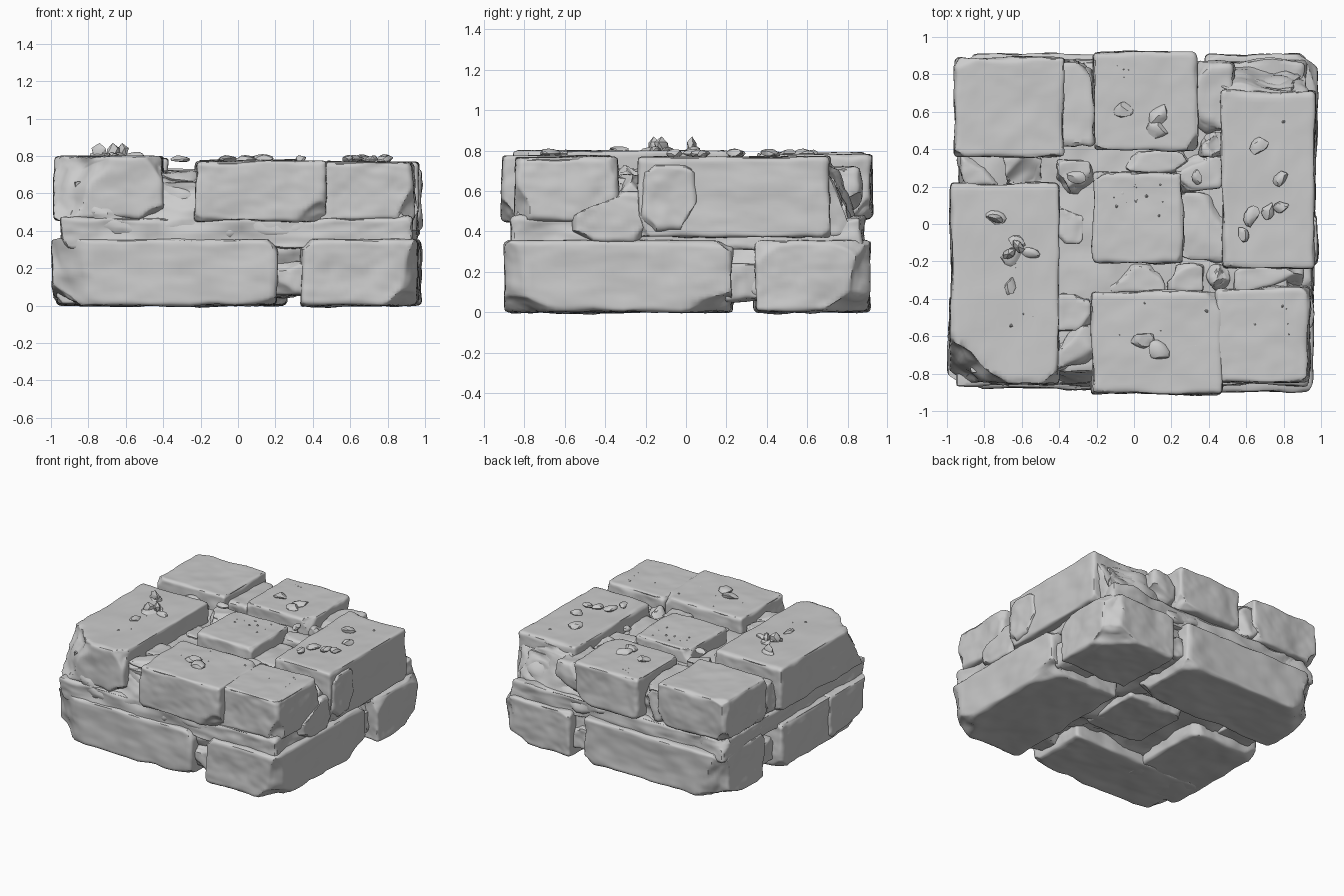
import bpy, bmesh, math, random
from mathutils import Vector, noise

if "Cube" in bpy.data.objects:
    bpy.data.objects.remove(bpy.data.objects["Cube"], do_unlink=True)

random.seed(11)
stone_grey = bpy.data.materials.new("stone_grey")
stone_grey.use_nodes = True
GREY = (0.6, 0.6, 0.6, 1)
stone_grey.diffuse_color = GREY
stone_grey.node_tree.nodes["Principled BSDF"].inputs["Base Color"].default_value = GREY


def finish(name, bm, angle=38):
    bmesh.ops.recalc_face_normals(bm, faces=bm.faces)
    mesh = bpy.data.meshes.new(name)
    bm.to_mesh(mesh)
    bm.free()
    mesh.materials.append(stone_grey)
    ob = bpy.data.objects.new(name, mesh)
    bpy.context.collection.objects.link(ob)
    bpy.ops.object.select_all(action="DESELECT")
    ob.select_set(True)
    bpy.context.view_layer.objects.active = ob
    bpy.ops.object.shade_smooth_by_angle(angle=math.radians(angle))
    return ob


def rough(p, scale, seed):
    return noise.noise(p * scale + Vector((seed * 3.7, seed * 1.3, seed * 2.1)))


def plane(point, normal):
    return Vector(point), Vector(normal).normalized()


def random_chips(lo, hi, count, depth):
    """Planes that slice the corners of a box."""
    chips = []
    for _ in range(count):
        sign = [random.choice((-1, 1)) for _ in range(3)]
        n = Vector([s * random.uniform(0.3, 1) for s in sign]).normalized()
        corner = Vector([hi[i] if sign[i] > 0 else lo[i] for i in range(3)])
        chips.append((corner - n * random.uniform(0.3, 1) * depth, n))
    return chips


def stone(name, x, y, z, chips=9, depth=0.06, bump=0.014, radius=0.02, cuts=28, extra=()):
    """Squared block with rounded edges, sliced corners and a worn surface."""
    lo, hi = Vector((x[0], y[0], z[0])), Vector((x[1], y[1], z[1]))
    mid, size = (lo + hi) / 2, hi - lo
    seed = random.random() * 20
    planes = random_chips(lo, hi, chips, depth) + list(extra)
    bm = bmesh.new()
    bmesh.ops.create_cube(bm, size=1)
    bmesh.ops.subdivide_edges(bm, edges=bm.edges, cuts=cuts, use_grid_fill=True)
    for v in bm.verts:
        # crowd the grid towards the edges, where the wear is
        c = Vector([math.sin(t * math.pi) / 2 * 0.5 + t * 0.5 for t in v.co])
        p = mid + Vector([c[i] * size[i] for i in range(3)])
        # edges are worn unevenly along their length
        r = radius * (1.3 + 1.2 * rough(p, 6, seed))
        inner = Vector([min(max(p[i], lo[i] + r), hi[i] - r) for i in range(3)])
        d = p - inner
        if d.length > r:
            p = inner + d.normalized() * r
        for co, n in planes:
            over = (p - co).dot(n) + 0.03 * rough(p, 7, seed)
            if over > 0:
                p -= n * over
        out = Vector([(t * 2) ** 5 for t in c])
        out = out.normalized() if out.length else out
        dent = rough(p, 3.5, seed) + 0.6 * rough(p, 9, seed) + 0.25 * rough(p, 22, seed)
        # tops stay flatter than the sides
        v.co = p + out * bump * (0.5 if out.z > 0.7 else 1) * (dent - 0.15)
    return finish(name, bm)


def rock(name, centre, size, subdivisions=2, flat=0.6):
    """Loose angular fragment."""
    spin = random.random() * math.pi
    bm = bmesh.new()
    bmesh.ops.create_icosphere(bm, subdivisions=subdivisions, radius=1)
    planes = [Vector([random.uniform(-1, 1) for _ in range(3)]).normalized() for _ in range(7)]
    for v in bm.verts:
        p = v.co.copy()
        for n in planes:
            p -= n * max(0, p.dot(n) - flat)
        x, y = p.x * size[0], p.y * size[1]
        v.co = Vector(centre) + Vector((x * math.cos(spin) - y * math.sin(spin),
                                        x * math.sin(spin) + y * math.cos(spin), p.z * size[2]))
    return finish(name, bm, 30)


# Upper course of seven blocks
upper = {
    "upper_back_left": ((-0.96, -0.37), (0.36, 0.89), (0.46, 0.79)),
    "upper_back_middle": ((-0.22, 0.34), (0.39, 0.92), (0.46, 0.78)),
    "upper_right": ((0.47, 0.97), (-0.24, 0.71), (0.37, 0.77)),
    "upper_front_right": ((0.43, 0.94), (-0.85, -0.34), (0.45, 0.77)),
    "upper_front_middle": ((-0.23, 0.47), (-0.91, -0.36), (0.45, 0.775)),
    "upper_centre": ((-0.22, 0.26), (-0.21, 0.28), (0.40, 0.77)),
    "upper_left": ((-0.98, -0.40), (-0.85, 0.22), (0.46, 0.80)),
}
cut_corners = {
    "upper_left": [plane((-0.84, -0.72, 0.8), (-0.6, -0.75, 0.36))],
    "upper_front_right": [plane((0.9, -0.82, 0.5), (0.7, -0.7, -0.2))],
    "upper_front_middle": [plane((0.47, -0.88, 0.75), (0.7, -0.6, 0.2))],
    "lower_front": [plane((-0.88, -0.84, 0.2), (-0.45, -0.85, -0.1)),
                    plane((-0.93, -0.7, 0.05), (-0.7, -0.2, -0.7))],
    "lower_right": [plane((0.92, -0.86, 0.2), (0.75, -0.65, -0.1)),
                    plane((0.92, 0.12, 0.03), (0.5, 0.4, -0.75)),
                    plane((0.90, -0.80, 0.04), (0.5, -0.4, -0.75))],
    "lower_back_right": [plane((0.93, 0.87, 0.2), (0.6, 0.75, -0.1)),
                         plane((0.88, 0.80, 0.03), (0.45, 0.5, -0.75))],
    "lower_back": [plane((-0.88, 0.86, 0.2), (-0.6, 0.7, -0.15)),
                   plane((-0.85, 0.82, 0.03), (-0.45, 0.4, -0.75))],
}

# Lower course, wrapped around a recessed middle block
lower = {
    "lower_front": ((-0.99, 0.21), (-0.88, -0.38), (0, 0.355)),
    "lower_left": ((-0.975, -0.40), (-0.70, 0.20), (0.003, 0.35)),
    "lower_right": ((0.34, 0.96), (-0.90, 0.23), (0, 0.355)),
    "lower_back_right": ((0.38, 0.98), (0.34, 0.91), (0.003, 0.355)),
    "lower_back": ((-0.94, 0.26), (0.36, 0.91), (0, 0.355)),
    "lower_centre": ((-0.26, 0.24), (-0.26, 0.25), (0.04, 0.35)),
}
for name, spans in (upper | lower).items():
    stone(name, *spans, extra=cut_corners.get(name, ()))
# Split front end of the right block stands slightly proud
stone("upper_right_slab", (0.75, 0.985), (-0.22, 0.06), (0.40, 0.73), chips=12,
      extra=[plane((0.98, 0.02, 0.48), (0.1, 0.8, -0.5))])

# Mortar fills the joints; its upper part leans inwards
lean = [plane((0.87, 0, 0.5), (1, 0, 0.25)), plane((-0.91, 0, 0.5), (-1, 0, 0.25)),
        plane((0, 0.84, 0.5), (0, 1, 0.25)), plane((0, -0.83, 0.5), (0, -1, 0.25))]
slope = plane((0.72, 0.77, 0.57), (0.12, 0.9, 0.36))
stone("mortar_bed", (-0.94, 0.92), (-0.86, 0.87), (0.30, 0.47), chips=4, bump=0.03, cuts=40)
stone("mortar_upper", (-0.92, 0.88), (-0.84, 0.85), (0.36, 0.66), chips=4, bump=0.05,
      radius=0.04, cuts=44, extra=lean + [slope])
stone("mortar_lower", (-0.84, 0.86), (-0.80, 0.82), (0.08, 0.36), chips=4, bump=0.05,
      radius=0.04, cuts=40)

# Small blocks wedged into the joints
wedges = [
    ((-0.44, -0.21), (0.42, 0.88), 0.73), ((-0.93, -0.72), (0.20, 0.38), 0.70),
    ((-0.70, -0.50), (0.20, 0.38), 0.73), ((-0.42, -0.22), (0.16, 0.35), 0.73),
    ((-0.42, -0.26), (-0.12, 0.12), 0.68), ((-0.42, -0.22), (-0.58, -0.36), 0.71),
    ((-0.42, -0.20), (-0.80, -0.55), 0.72), ((-0.14, 0.18), (-0.38, -0.22), 0.68),
    ((0.18, 0.38), (-0.37, -0.21), 0.71), ((0.40, 0.50), (-0.36, -0.23), 0.73),
    ((0.24, 0.49), (-0.20, 0.18), 0.68), ((0.24, 0.48), (0.18, 0.37), 0.71),
    ((0.34, 0.48), (0.35, 0.50), 0.75), ((0.32, 0.54), (0.50, 0.86), 0.72),
    ((-0.05, 0.30), (0.27, 0.40), 0.70), ((0.52, 0.90), (-0.37, -0.22), 0.68),
]
for i, (x, y, top) in enumerate(wedges):
    stone(f"wedge_{i + 1}", x, y, (0.48, top), depth=0.09, bump=0.03, cuts=14)
stone("corner_fill", (0.46, 0.92), (0.66, 0.86), (0.36, 0.74), bump=0.03, cuts=18, extra=[slope])
stone("right_joint_fill", (0.70, 0.955), (-0.56, -0.18), (0.35, 0.60), bump=0.02, cuts=18,
      extra=[plane((0.95, -0.42, 0.53), (0.3, -0.4, 0.8))])
for i, (x, y) in enumerate([((0.18, 0.38), (-0.84, -0.55)), ((0.60, 0.90), (0.20, 0.38)),
                            ((0.22, 0.42), (0.55, 0.86)), ((-0.90, -0.60), (0.17, 0.40))]):
    stone(f"lower_joint_fill_{i + 1}", x, y, (0.06, 0.24), bump=0.025, cuts=14)

# Loose flakes on the upper faces
flakes = [(-0.74, 0.03), (-0.62, -0.10), (-0.66, -0.18), (-0.66, -0.33), (-0.55, -0.16),
          (-0.06, 0.61), (0.13, 0.58), (0.13, 0.50), (0.04, -0.62), (0.13, -0.68),
          (0.67, 0.42), (0.78, 0.24), (0.72, 0.07), (0.58, -0.05), (0.63, 0.04),
          (0.79, 0.09), (0.34, 0.25), (-0.31, 0.25)]
for i, (x, y) in enumerate(flakes):
    s = random.uniform(0.045, 0.075)
    rock(f"flake_{i + 1}", (x, y, 0.785 if x > -0.5 else 0.8), (s, s * 0.7, 0.025))
for i, (x, y) in enumerate([(-0.74, 0.03), (-0.62, -0.12), (-0.67, -0.16)]):
    rock(f"upright_shard_{i + 1}", (x, y, 0.82), (0.05, 0.03, 0.05), 1, 0.75)

# Pebbles scattered over the same faces
for i in range(60):
    x, y, z = random.choice([upper[k] for k in upper if k != "upper_back_left"])
    s = random.uniform(0.007, 0.016)
    rock(f"pebble_{i + 1}", (random.uniform(x[0] + 0.06, x[1] - 0.06),
                             random.uniform(y[0] + 0.25, y[1] - 0.06), z[1] - 0.01), (s, s, s), 1)
